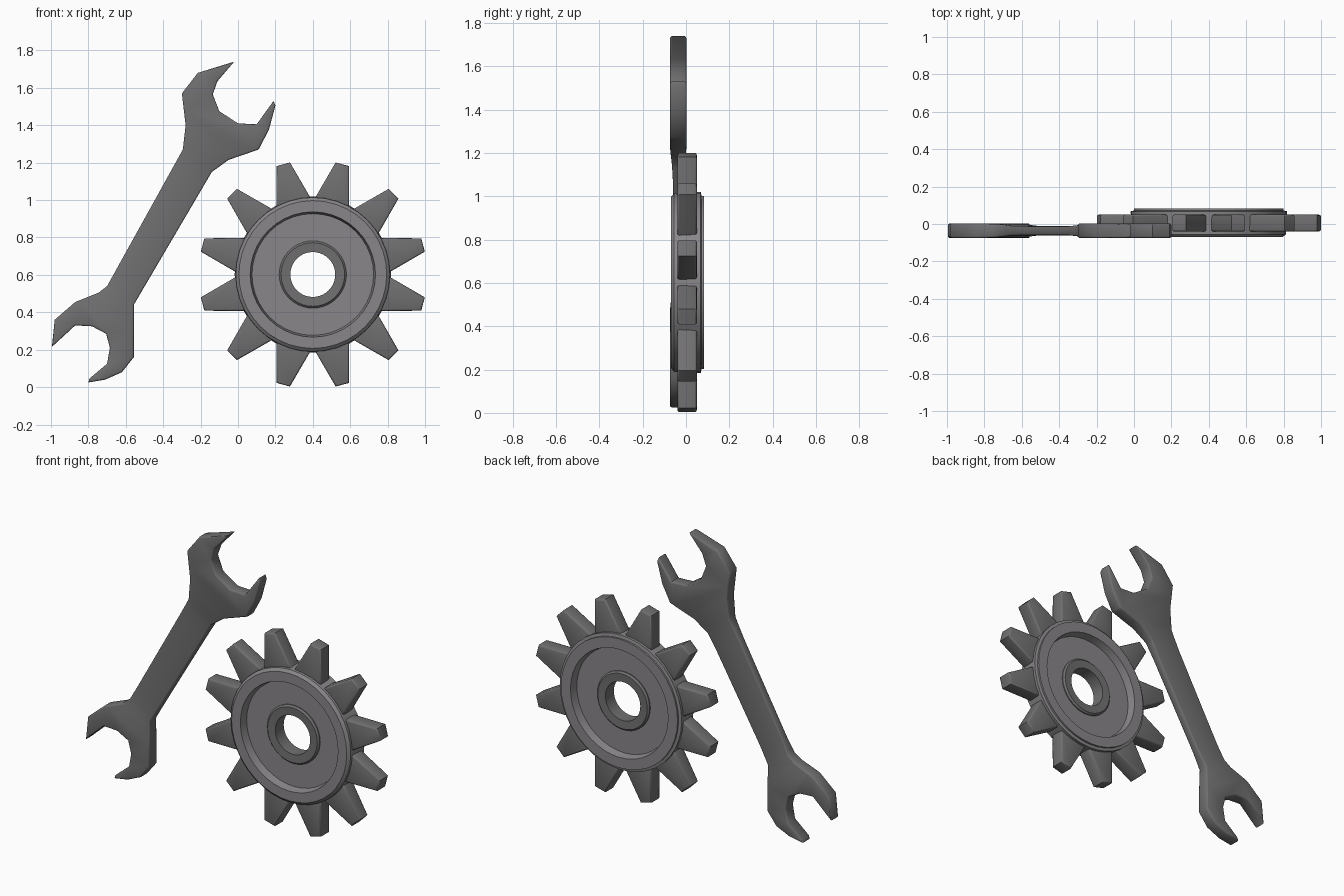
import bpy, bmesh, math
from mathutils import Vector

if "Cube" in bpy.data.objects:
    bpy.data.objects.remove(bpy.data.objects["Cube"])


def material(name, rgb):
    m = bpy.data.materials.new(name)
    m.diffuse_color = (*rgb, 1)
    m.use_nodes = True
    m.node_tree.nodes["Principled BSDF"].inputs["Base Color"].default_value = m.diffuse_color
    return m


LIGHT = material("light steel", (0.25, 0.24, 0.25))
DARK = material("dark steel", (0.165, 0.16, 0.165))
CX, CZ = 0.40, 0.602          # gear centre


def finish(bm, name, mat, angle=35):
    bmesh.ops.recalc_face_normals(bm, faces=bm.faces[:])
    me = bpy.data.meshes.new(name)
    bm.to_mesh(me)
    bm.free()
    ob = bpy.data.objects.new(name, me)
    bpy.context.collection.objects.link(ob)
    me.materials.append(mat)
    bpy.ops.object.select_all(action='DESELECT')
    bpy.context.view_layer.objects.active = ob
    ob.select_set(True)
    bpy.ops.object.shade_smooth_by_angle(angle=math.radians(angle))
    return ob


def lathe(name, profile, mat, n=40):
    """Spin a closed (radius, y) profile about the gear axis."""
    bm = bmesh.new()
    rings = []
    for i in range(n):
        a = 2 * math.pi * i / n
        rings.append([bm.verts.new((CX + r * math.cos(a), y, CZ + r * math.sin(a)))
                      for r, y in profile])
    k = len(profile)
    for i in range(n):
        p, q = rings[i], rings[(i + 1) % n]
        for j in range(k):
            bm.faces.new((p[j], p[(j + 1) % k], q[(j + 1) % k], q[j]))
    return finish(bm, name, mat)


def prism(bm, outline, y0, y1):
    """Closed solid from an (x, z) outline between two y planes."""
    a = [bm.verts.new((x, y0, z)) for x, z in outline]
    b = [bm.verts.new((x, y1, z)) for x, z in outline]
    n = len(outline)
    bm.faces.new(a)
    bm.faces.new(b[::-1])
    for i in range(n):
        bm.faces.new((a[i], b[i], b[(i + 1) % n], a[(i + 1) % n]))


def soften(bm, width, segments=2, only_rims=True):
    bmesh.ops.recalc_face_normals(bm, faces=bm.faces[:])
    edges = [e for e in bm.edges
             if not only_rims or abs(e.verts[0].co.y - e.verts[1].co.y) < 1e-5]
    bmesh.ops.bevel(bm, geom=edges, offset=width, segments=segments,
                    profile=0.5, affect='EDGES', clamp_overlap=True)


# gear disc with raised rims and a recess on both sides
lathe("gear_disc", [
    (0.15, -0.022), (0.325, -0.022), (0.335, -0.07), (0.395, -0.07),
    (0.412, -0.055), (0.418, 0.068), (0.40, 0.072), (0.40, 0.083),
    (0.335, 0.083), (0.325, 0.035), (0.15, 0.035)], LIGHT)

# hub ring around the axle hole
lathe("gear_hub", [
    (0.12, -0.035), (0.17, -0.038), (0.18, -0.028), (0.18, 0.041),
    (0.17, 0.051), (0.12, 0.048)], DARK)

# twelve tapered teeth
bm = bmesh.new()
half = [(0.39, 0.096), (0.43, 0.086), (0.61, 0.037)]
tooth = [(r, -w) for r, w in half] + [(r, w) for r, w in reversed(half)]
for i in range(12):
    a = math.radians(15 + 30 * i)
    c, s = math.cos(a), math.sin(a)
    prism(bm, [(CX + r * c - w * s, CZ + r * s + w * c) for r, w in tooth],
          -0.04, 0.05)
soften(bm, 0.009)
finish(bm, "gear_teeth", DARK, 50)

# double open-ended wrench
outline = [
    # upper jaw
    (-0.02, 1.74), (-0.11, 1.635), (-0.135, 1.565), (-0.10, 1.475), (0.0, 1.41),
    (0.10, 1.405), (0.19, 1.53), (0.20, 1.505), (0.165, 1.375), (0.11, 1.27),
    (-0.05, 1.215), (-0.14, 1.15),
    # right side of handle and lower jaw
    (-0.557, 0.44), (-0.557, 0.16), (-0.62, 0.08), (-0.71, 0.04), (-0.80, 0.025),
    (-0.795, 0.045), (-0.70, 0.125), (-0.685, 0.21), (-0.705, 0.285),
    (-0.78, 0.325), (-0.87, 0.33), (-0.995, 0.215), (-0.98, 0.36),
    (-0.87, 0.455), (-0.745, 0.505), (-0.70, 0.54),
    # left side of handle
    (-0.295, 1.27), (-0.28, 1.40), (-0.30, 1.57), (-0.215, 1.68)]
YC, HT = -0.036, 0.039
bm = bmesh.new()
prism(bm, outline, YC - HT, YC + HT)
soften(bm, 0.009)
axis = Vector((0.5, 0, 0.866))
for t in (-0.02, 0.06, 0.14, 0.22, 0.5, 0.82, 0.90, 0.98, 1.06, 1.14):
    bmesh.ops.bisect_plane(bm, geom=bm.verts[:] + bm.edges[:] + bm.faces[:],
                           plane_co=axis * t, plane_no=axis)
for v in bm.verts:             # the handle is thinner than the two heads
    d = abs(v.co.dot(axis) - 0.53)
    f = min(1, max(0, (d - 0.28) / 0.27))
    f = f * f * (3 - 2 * f)
    v.co.y = YC + (v.co.y - YC) * (0.62 + 0.38 * f)
bmesh.ops.triangulate(bm, faces=[f for f in bm.faces if len(f.verts) > 4])
finish(bm, "wrench", DARK, 50)
